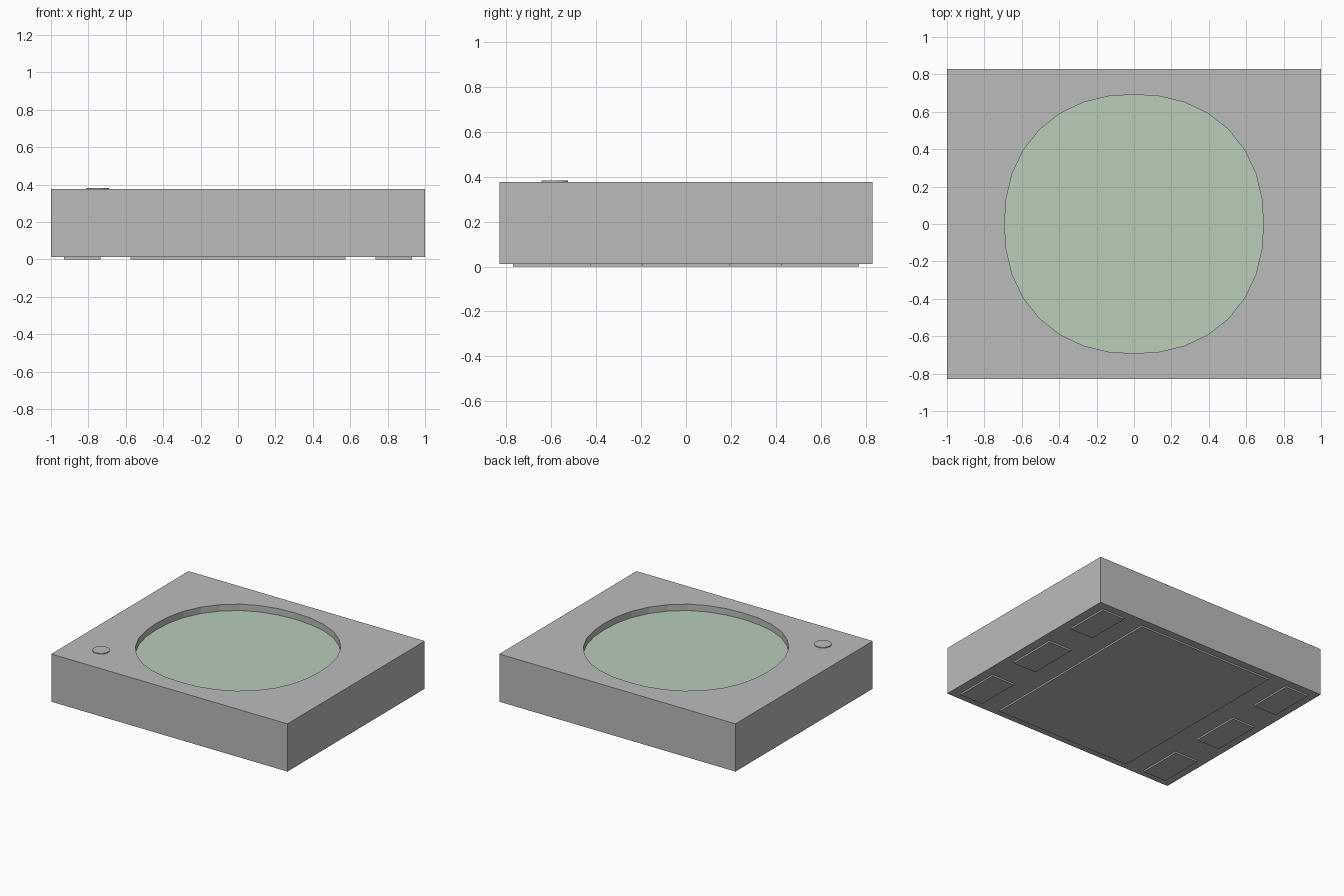
import bpy
import bmesh
from math import cos, sin, pi

cube = bpy.data.objects.get("Cube")
if cube:
    bpy.data.objects.remove(cube, do_unlink=True)

BOTTOM, TOP, FLOOR = 0.012, 0.377, 0.328


def material(name, rgb):
    mat = bpy.data.materials.new(name)
    mat.use_nodes = True
    mat.diffuse_color = (*rgb, 1)
    mat.node_tree.nodes["Principled BSDF"].inputs["Base Color"].default_value = (*rgb, 1)
    return mat


grey = material("housing grey", (0.5, 0.5, 0.5))
green = material("pale green", (0.48, 0.61, 0.48))


def prism(name, outline, z0, z1):
    """Extrude a flat outline from z0 up to z1."""
    bm = bmesh.new()
    face = bm.faces.new([bm.verts.new((x, y, z0)) for x, y in outline])
    grown = bmesh.ops.extrude_face_region(bm, geom=[face], use_keep_orig=True)
    for v in grown["geom"]:
        if isinstance(v, bmesh.types.BMVert):
            v.co.z = z1
    bmesh.ops.recalc_face_normals(bm, faces=bm.faces)
    mesh = bpy.data.meshes.new(name)
    bm.to_mesh(mesh)
    bm.free()
    mesh.materials.append(grey)
    obj = bpy.data.objects.new(name, mesh)
    bpy.context.collection.objects.link(obj)
    return obj


def rect(x0, x1, y0, y1):
    return [(x0, y0), (x1, y0), (x1, y1), (x0, y1)]


def rounded(cx, cy, radius, sides, power=2.0):
    """Circle, or a slightly squarer ring when power is above two."""
    points = []
    for i in range(sides):
        c, s = cos(2 * pi * i / sides), sin(2 * pi * i / sides)
        r = radius / (abs(c) ** power + abs(s) ** power) ** (1 / power)
        points.append((cx + r * c, cy + r * s))
    return points


# Housing with a shallow round recess
housing = prism("housing", rect(-1, 1, -0.83, 0.83), BOTTOM, TOP)
cutter = prism("recess_cutter", rounded(0, 0, 0.692, 32, 2.2), FLOOR, TOP + 0.2)
cutter.hide_render = True
cut = housing.modifiers.new("recess", "BOOLEAN")
cut.operation = "DIFFERENCE"
cut.solver = "EXACT"
cut.object = cutter
bpy.context.view_layer.objects.active = housing
bpy.ops.object.modifier_apply(modifier=cut.name)
bpy.data.objects.remove(cutter, do_unlink=True)

# Green recess floor
housing.data.materials.clear()
housing.data.materials.append(grey)
housing.data.materials.append(green)
for p in housing.data.polygons:
    p.material_index = int(p.normal.z > 0.9 and p.center.z < TOP - 0.01)

# Corner marker disc
prism("corner_marker", rounded(-0.75, -0.585, 0.06, 24), TOP, TOP + 0.006)

# Underside contact pads
prism("centre_pad", rect(-0.575, 0.575, -0.77, 0.77), 0, BOTTOM)
rows = {"front": (-0.77, -0.425), "middle": (-0.193, 0.193), "back": (0.425, 0.77)}
for row, (y0, y1) in rows.items():
    prism(row + "_left_pad", rect(0.735, 0.93, y0, y1), 0, BOTTOM)
    prism(row + "_right_pad", rect(-0.93, -0.735, y0, y1), 0, BOTTOM)
